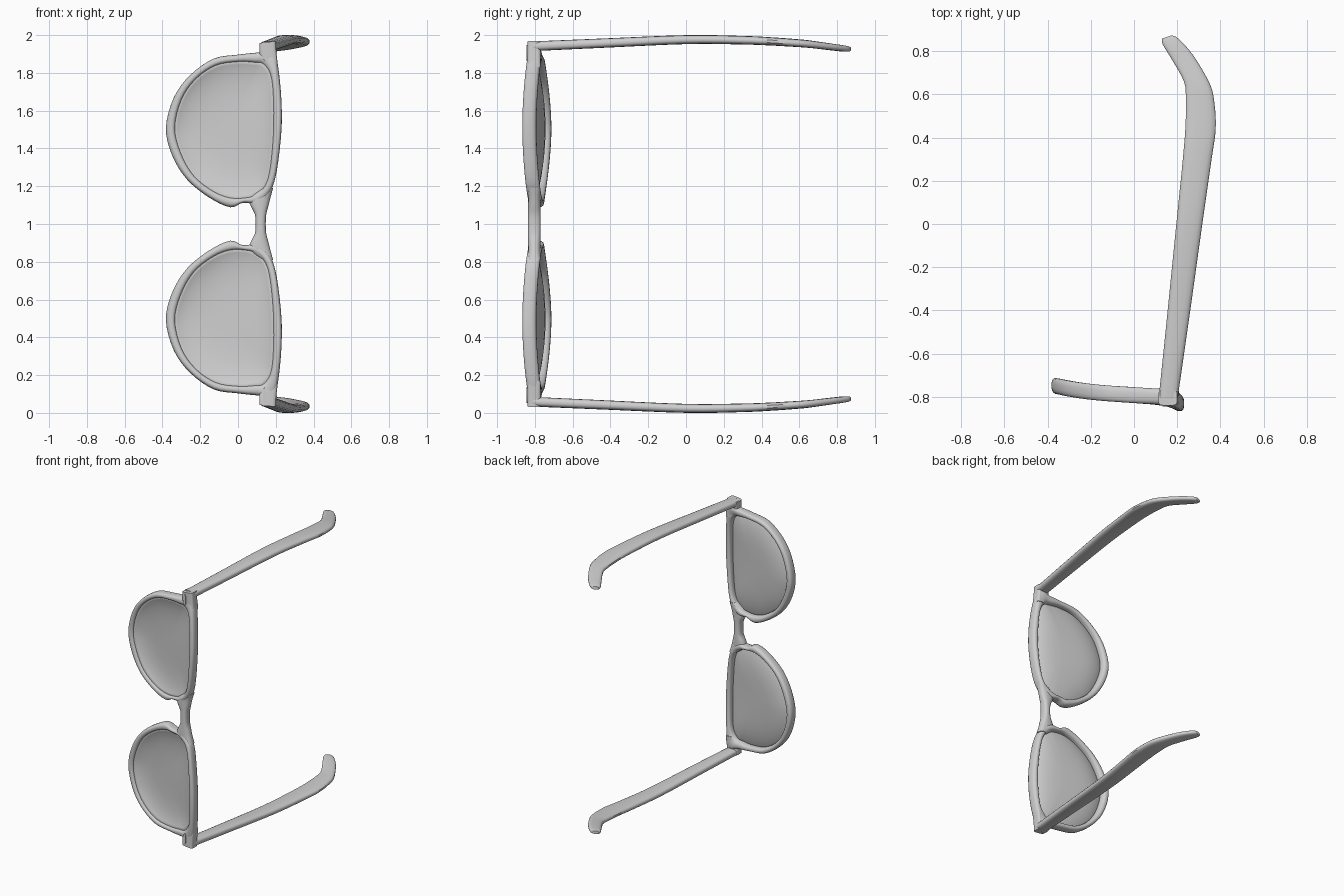
import bpy, bmesh, math
from mathutils import Vector

cube = bpy.data.objects.get("Cube")
if cube:
    bpy.data.objects.remove(cube)

grey = bpy.data.materials.new("light_grey")
grey.use_nodes = True
COLOUR = (0.62, 0.62, 0.62, 1)
grey.diffuse_color = COLOUR
grey.node_tree.nodes["Principled BSDF"].inputs["Base Color"].default_value = COLOUR


def depth(x, h):
    """Middle of the front at height h from the bridge: tilted most at mid lens."""
    middle = 1 - ((h - 0.5) / 0.42) ** 2
    return -0.79 - 0.05 * x - (0.01 + 0.09 * x) * middle


def smooth_rows(rows, steps, closed):
    """Catmull-Rom interpolation of tuples."""
    n, out = len(rows), []
    pick = (lambda i: rows[i % n]) if closed else (lambda i: rows[min(max(i, 0), n - 1)])
    for i in range(n if closed else n - 1):
        for k in range(steps):
            t = k / steps
            out.append(tuple(
                b + t / 2 * (c - a + t * (2 * a - 5 * b + 4 * c - d + t * (3 * b - a - 3 * c + d)))
                for a, b, c, d in zip(pick(i - 1), pick(i), pick(i + 1), pick(i + 2))))
    return out if closed else out + [rows[-1]]


def bridge_rings(bm, r, q):
    """Join two rings of equal length with quads."""
    for i in range(len(r)):
        j = (i + 1) % len(r)
        bm.faces.new((r[i], r[j], q[j], q[i]))


def finish(name, bm, angle=45):
    """Make the object on the symmetry plane and mirror it in z."""
    bmesh.ops.recalc_face_normals(bm, faces=bm.faces)
    mesh = bpy.data.meshes.new(name)
    bm.to_mesh(mesh)
    bm.free()
    mesh.materials.append(grey)
    ob = bpy.data.objects.new(name, mesh)
    ob.location.z = 1
    bpy.context.collection.objects.link(ob)
    bpy.ops.object.select_all(action='DESELECT')
    ob.select_set(True)
    bpy.context.view_layer.objects.active = ob
    bpy.ops.object.shade_smooth_by_angle(angle=math.radians(angle))
    mirror = ob.modifiers.new("mirror", 'MIRROR')
    mirror.use_axis = (False, False, True)
    return ob


def loft(name, stations, closed=False, power=0.75, sides=16):
    """Sweep a rounded section given by two edge points and a half thickness."""
    bm = bmesh.new()
    rings = []
    for a, b, thick in stations:
        a, b, thick = Vector(a), Vector(b), Vector(thick)
        ring = []
        for i in range(sides):
            ang = math.tau * (i + 0.5) / sides
            c, s = (math.copysign(abs(f(ang)) ** power, f(ang)) for f in (math.cos, math.sin))
            ring.append(bm.verts.new((a + b) / 2 + (b - a) / 2 * c + thick * s))
        rings.append(ring)
    for r, q in zip(rings, rings[1:]):
        bridge_rings(bm, r, q)
    if closed:
        bridge_rings(bm, rings[-1], rings[0])
    else:
        bm.faces.new(rings[0])
        bm.faces.new(rings[-1])
    return finish(name, bm)


# Rim: outer and inner outline as x, height pairs
rim = smooth_rows([
    (.19, .92, .135, .84), (.12, .91, .08, .853), (0, .897, 0, .857), (-.13, .875, -.115, .838),
    (-.255, .787, -.22, .768), (-.34, .67, -.296, .66), (-.382, .51, -.332, .51),
    (-.35, .365, -.3, .375), (-.27, .235, -.232, .256), (-.15, .138, -.13, .175),
    (-.04, .088, -.04, .141), (.025, .112, .04, .14), (.1, .11, .09, .156),
    (.17, .17, .142, .205), (.207, .29, .17, .31), (.232, .53, .186, .53), (.222, .76, .177, .76)],
    4, True)
loft("lens_rim", [((x, depth(x, h), h), (u, depth(u, v), v), (0, .037, 0))
                  for x, h, u, v in rim], closed=True)

# Lens: rings shrinking from the inner outline, dished towards the back
bm = bmesh.new()
centre = Vector((-.05, .5))
rings = []
for s in (1.04, .97, .9, .8, .65, .45, .2):
    ring = []
    for _, _, u, v in rim:
        x, h = centre + (Vector((u, v)) - centre) * s
        ring.append(bm.verts.new((x, depth(x, h) - .012 + .034 * (1 - s ** 4), h)))
    rings.append(ring)
for r, q in zip(rings, rings[1:]):
    bridge_rings(bm, r, q)
bm.faces.new(rings[-1])
lens = finish("lens", bm)
solid = lens.modifiers.new("thickness", 'SOLIDIFY')
solid.thickness = .016
solid.offset = 0

# Bridge: height, lower edge, upper edge
bridge = smooth_rows([(0, .093, .147), (.05, .089, .15), (.1, .065, .163),
                      (.14, .065, .173), (.19, .13, .186)], 4, False)
loft("bridge", [((a, -.803, h), (b, -.803, h), (0, .034, 0)) for h, a, b in bridge])

# Hinge block joining the rim to the arm
loft("hinge_block", [((a, -.804, h), (b, -.804, h + d), (0, .035, 0)) for h, a, b, d in (
    (.83, .16, .21, 0), (.87, .13, .208, 0), (.9, .113, .204, 0), (.958, .113, .2, .01))], power=.35)

# Small raised oval on the hinge block
bm = bmesh.new()
front, back = ([bm.verts.new((.142 + .011 * math.cos(math.tau * i / 16), y,
                              .905 + .042 * math.sin(math.tau * i / 16))) for i in range(16)]
               for y in (-.844, -.835))
bm.faces.new(front)
bm.faces.new(back)
bridge_rings(bm, front, back)
finish("hinge_oval", bm)

# Arm: inner edge x, y, outer edge x, y, height, half thickness
arm = smooth_rows([
    (.113, -.81, .202, -.81, .941, .026), (.15, -.45, .254, -.45, .957, .025),
    (.195, 0, .317, 0, .976, .024), (.225, .3, .36, .3, .973, .023),
    (.237, .45, .379, .44, .967, .022), (.239, .58, .373, .56, .959, .021),
    (.23, .66, .351, .65, .952, .02), (.175, .76, .275, .78, .937, .018),
    (.133, .83, .207, .857, .928, .016), (.13, .858, .175, .873, .926, .012)], 4, False)
loft("arm", [((a, b, h), (c, d, h), (0, 0, t)) for a, b, c, d, h, t in arm], power=.7)
